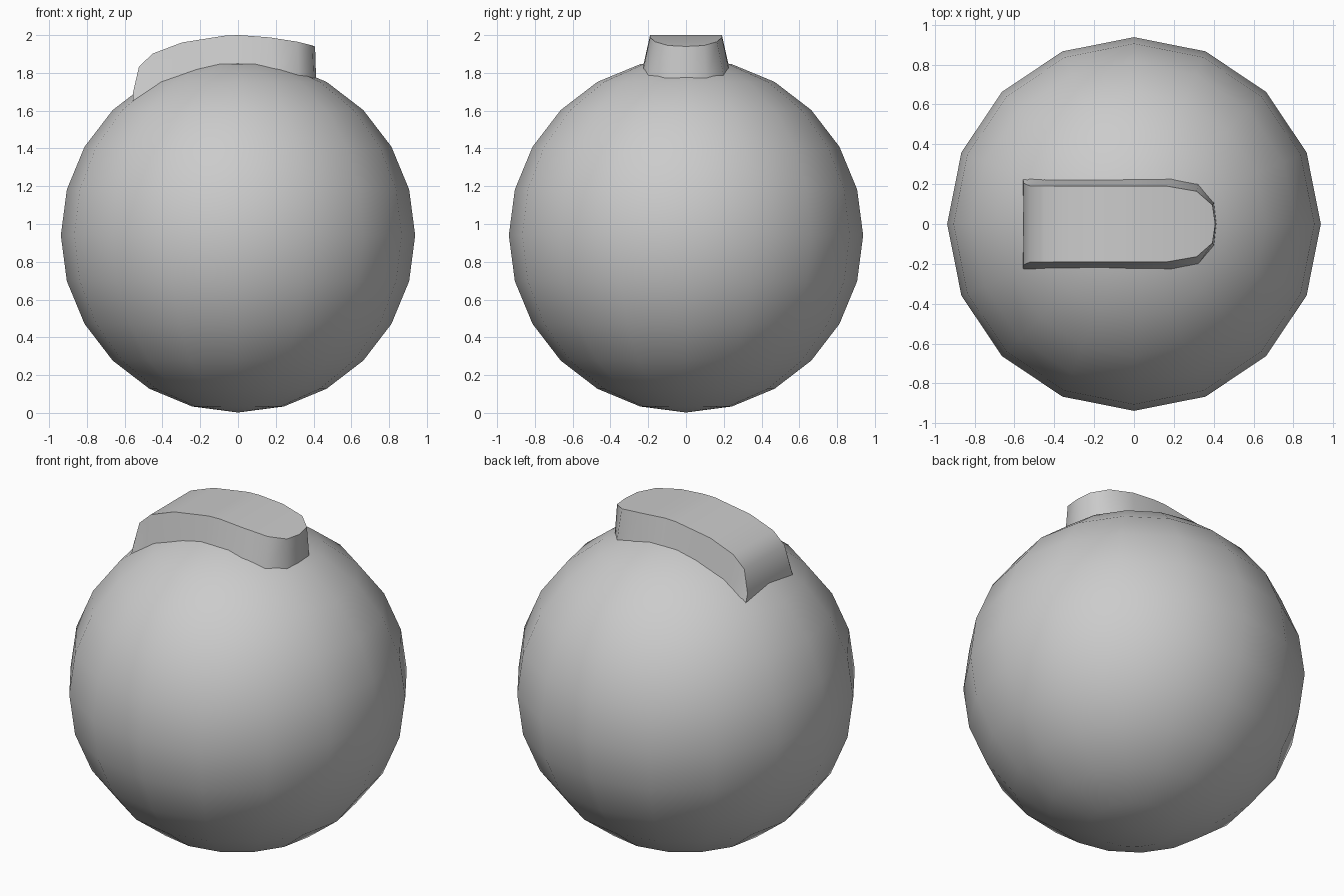
import bpy, bmesh, math

if "Cube" in bpy.data.objects:
    bpy.data.objects.remove(bpy.data.objects["Cube"])

CZ, R = 0.94, 0.938


def finish(obj, angle):
    bpy.ops.object.select_all(action='DESELECT')
    bpy.context.view_layer.objects.active = obj
    obj.select_set(True)
    bpy.ops.object.shade_smooth_by_angle(angle=math.radians(angle))


# Round body: 16 segments, 12 rings
bpy.ops.mesh.primitive_uv_sphere_add(segments=16, ring_count=12, radius=R, location=(0, 0, CZ))
body = bpy.context.object
body.name = "round_body"
finish(body, 60)

# Raised tongue on top: (x top, z top, half width top, x base, half width base)
stations = [
    (-0.555, 1.700, 0.205, -0.557, 0.232),
    (-0.524, 1.834, 0.192, -0.524, 0.230),
    (-0.450, 1.903, 0.191, -0.450, 0.226),
    (-0.296, 1.961, 0.190, -0.296, 0.224),
    (-0.064, 1.998, 0.190, -0.064, 0.228),
    (0.010, 2.000, 0.190, 0.010, 0.231),
    (0.166, 1.988, 0.190, 0.188, 0.231),
    (0.315, 1.965, 0.164, 0.322, 0.203),
    (0.394, 1.945, 0.095, 0.402, 0.108),
    (0.408, 1.940, 0.000, 0.414, 0.000),
]
bm = bmesh.new()
rows = []
for xt, zt, wt, xb, wb in stations:
    # Base follows the sphere, sunk slightly into it
    zb = CZ + math.sqrt(R * R - xb * xb - wb * wb) - 0.03
    rows.append([bm.verts.new(p) for p in
                 ((xt, -wt, zt), (xt, wt, zt), (xb, wb, zb), (xb, -wb, zb))])
for a, b in zip(rows, rows[1:]):
    for i in range(4):
        j = (i + 1) % 4
        bm.faces.new((a[i], a[j], b[j], b[i]))
bm.faces.new(rows[0])
bmesh.ops.remove_doubles(bm, verts=bm.verts, dist=0.0005)
bmesh.ops.recalc_face_normals(bm, faces=bm.faces)
mesh = bpy.data.meshes.new("top_tongue")
bm.to_mesh(mesh)
bm.free()
tongue = bpy.data.objects.new("top_tongue", mesh)
bpy.context.collection.objects.link(tongue)
finish(tongue, 45)
